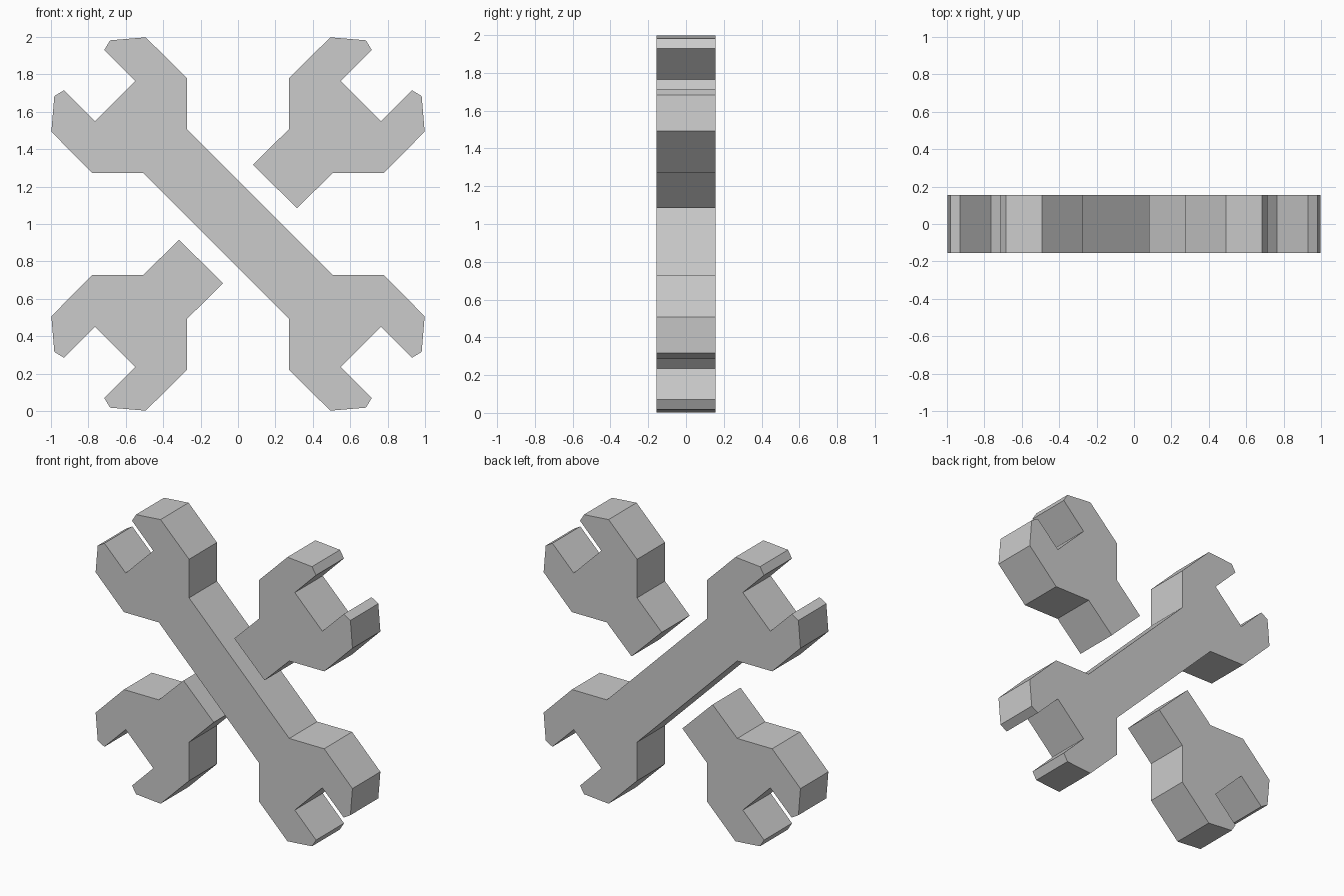
import bpy, bmesh

if "Cube" in bpy.data.objects:
    bpy.data.objects.remove(bpy.data.objects["Cube"])

DEPTH = 0.31
MID_Z = 1.0

# One jaw of the spanner head, from neck to mouth; the other is its mirror across the diagonal
JAW = [(0.272, 0.507), (0.272, 0.778), (0.493, 0.998), (0.684, 0.982),
       (0.715, 0.93), (0.55, 0.764)]
HEAD = JAW + [(z, x) for x, z in reversed(JAW)]
# Cut-off end of the short handle
STUB = [(0.315, 0.085), (0.08, 0.316)]


def flip(points, sx, sz):
    return [(x * sx, z * sz) for x, z in points]


def slab(name, outline):
    """Extrude an outline in the x-z plane, centred on y = 0."""
    bm = bmesh.new()
    verts = [bm.verts.new((x, -DEPTH / 2, z + MID_Z)) for x, z in outline]
    face = bm.faces.new(verts)
    ext = bmesh.ops.extrude_face_region(bm, geom=[face], use_keep_orig=True)
    moved = [v for v in ext["geom"] if isinstance(v, bmesh.types.BMVert)]
    bmesh.ops.translate(bm, verts=moved, vec=(0, DEPTH, 0))
    bmesh.ops.recalc_face_normals(bm, faces=bm.faces[:])
    mesh = bpy.data.meshes.new(name)
    bm.to_mesh(mesh)
    bm.free()
    obj = bpy.data.objects.new(name, mesh)
    bpy.context.collection.objects.link(obj)
    return obj


# Long double-ended spanner, upper left to lower right
slab("double_ended_spanner", flip(HEAD, -1, 1) + flip(HEAD, 1, -1))

# Two short halves of the crossing spanner
slab("upper_right_spanner_half", HEAD + STUB)
slab("lower_left_spanner_half", flip(HEAD + STUB, -1, -1))
